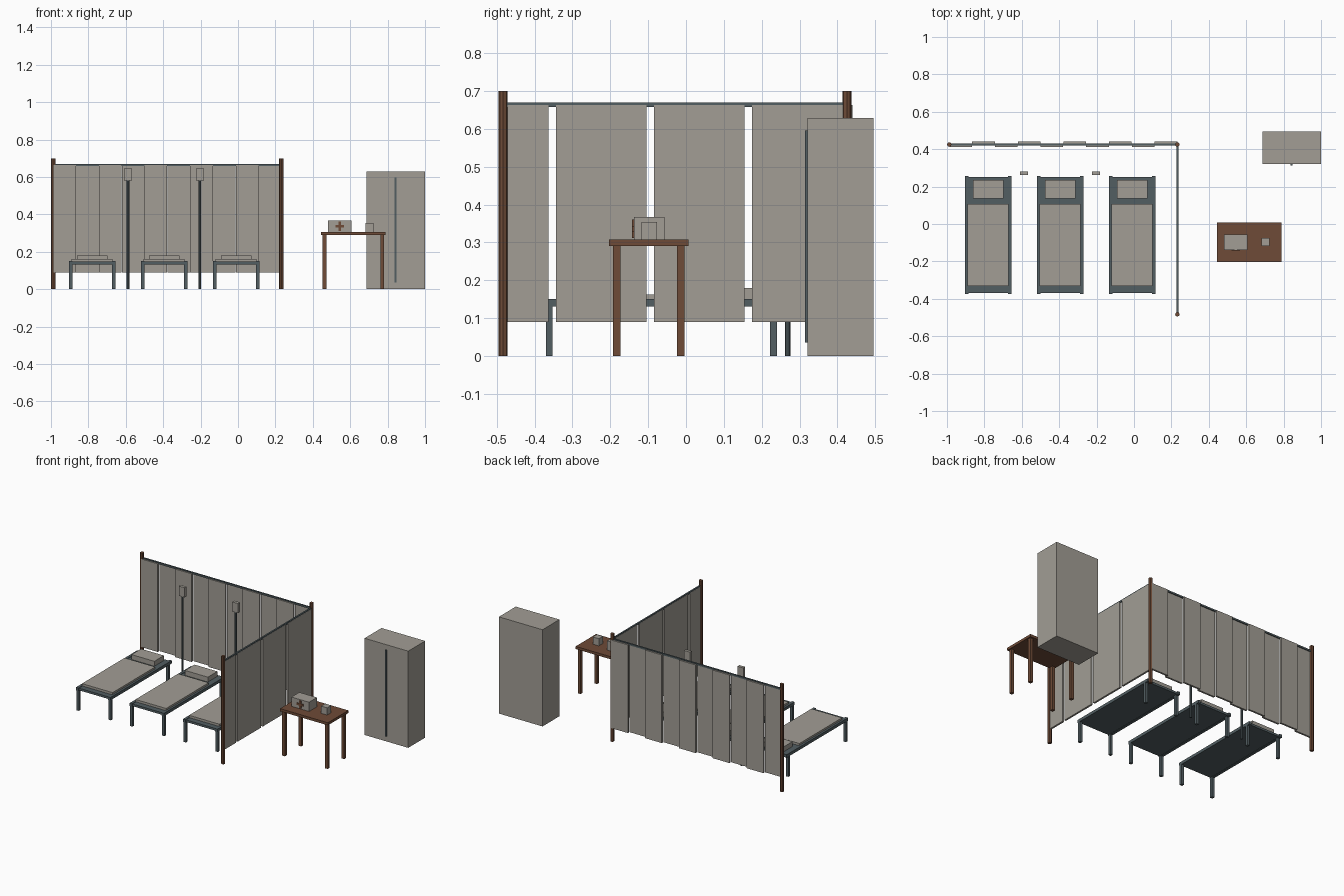
import bpy, math

if "Cube" in bpy.data.objects:
    bpy.data.objects.remove(bpy.data.objects["Cube"])


def material(name, rgb):
    m = bpy.data.materials.new(name)
    m.diffuse_color = (*rgb, 1)
    m.use_nodes = True
    m.node_tree.nodes["Principled BSDF"].inputs["Base Color"].default_value = m.diffuse_color
    return m


LINEN = material("linen grey", (0.36, 0.34, 0.30))
STEEL = material("slate steel", (0.084, 0.112, 0.122))
WOOD = material("brown wood", (0.156, 0.070, 0.038))


def box(name, x, y, z, mat):
    """Box from (min, max) ranges along each axis."""
    corners = [(a, b, c) for a in x for b in y for c in z]
    faces = [(0, 1, 3, 2), (4, 6, 7, 5), (0, 4, 5, 1),
             (2, 3, 7, 6), (0, 2, 6, 4), (1, 5, 7, 3)]
    me = bpy.data.meshes.new(name)
    me.from_pydata(corners, [], faces)
    me.materials.append(mat)
    ob = bpy.data.objects.new(name, me)
    bpy.context.collection.objects.link(ob)
    return ob


def around(c, half):
    return (c - half, c + half)


def post(name, x, y, z0, z1, r, mat):
    bpy.ops.mesh.primitive_cylinder_add(vertices=8, radius=r, depth=z1 - z0,
                                        location=(x, y, (z0 + z1) / 2))
    ob = bpy.context.object
    ob.name = name
    ob.data.materials.append(mat)


# Three cots
for cx in (-0.78, -0.395, -0.01):
    box("cot_base", around(cx, 0.115), (-0.368, 0.250), (0.133, 0.147), STEEL)
    for s in (-1, 1):
        box("cot_side_rail", around(cx + s * 0.115, 0.009), (-0.374, 0.257),
            (0.131, 0.150), STEEL)
        for ly in (-0.361, 0.231):
            box("cot_leg", around(cx + s * 0.115, 0.009), around(ly, 0.009),
                (0, 0.140), STEEL)
    box("mattress", around(cx, 0.110), (-0.332, 0.106), (0.147, 0.162), LINEN)
    box("pillow", around(cx, 0.082), (0.137, 0.235), (0.147, 0.179), LINEN)

# Two drip stands
for cx in (-0.588, -0.204):
    post("drip_pole", cx, 0.269, 0, 0.59, 0.007, STEEL)
    box("drip_bag", around(cx, 0.021), around(0.271, 0.010), (0.582, 0.645), LINEN)

# Screen posts and top rails
XL, XR, YB, YF = -0.988, 0.232, 0.425, -0.483
for px, py in ((XL, YB), (XR, YB), (XR, YF)):
    post("screen_post", px, py, 0, 0.70, 0.012, WOOD)
box("back_rail", (XL, XR), around(YB, 0.005), (0.658, 0.669), STEEL)
box("side_rail", around(XR, 0.005), (YF, YB), (0.658, 0.669), STEEL)

# Back curtain: panels staggered front and back
pitch = (XR - XL) / 10
for i in range(10):
    cx = XL + pitch * (i + 0.5)
    cy = YB + (-0.007 if i % 2 == 0 else 0.009)
    box("back_curtain_panel", around(cx, pitch / 2 - 0.0005), around(cy, 0.006),
        (0.09, 0.663), LINEN)

# Side curtain: panels with narrow gaps
for y0, y1 in ((-0.472, -0.363), (-0.344, -0.104), (-0.084, 0.155), (0.174, 0.415)):
    box("side_curtain_panel", around(XR, 0.006), (y0, y1), (0.09, 0.663), LINEN)

# Table
box("table_top", (0.444, 0.789), (-0.203, 0.007), (0.290, 0.307), WOOD)
for lx in (0.462, 0.771):
    for ly in (-0.183, -0.014):
        box("table_leg", around(lx, 0.010), around(ly, 0.010), (0, 0.292), WOOD)

# Aid kit with a raised cross, and a small jar box
box("aid_kit", (0.481, 0.608), (-0.138, -0.057), (0.307, 0.367), LINEN)
box("kit_cross_bar", around(0.545, 0.023), (-0.142, -0.137), around(0.336, 0.007), WOOD)
box("kit_cross_upright", around(0.545, 0.007), (-0.1425, -0.137), around(0.336, 0.025), WOOD)
box("small_box", (0.681, 0.724), (-0.118, -0.076), (0.307, 0.354), LINEN)

# Cabinet with a door seam strip
box("cabinet", (0.686, 1.0), (0.321, 0.495), (0, 0.629), LINEN)
box("cabinet_door_strip", around(0.843, 0.005), (0.314, 0.322), (0.035, 0.596), STEEL)
